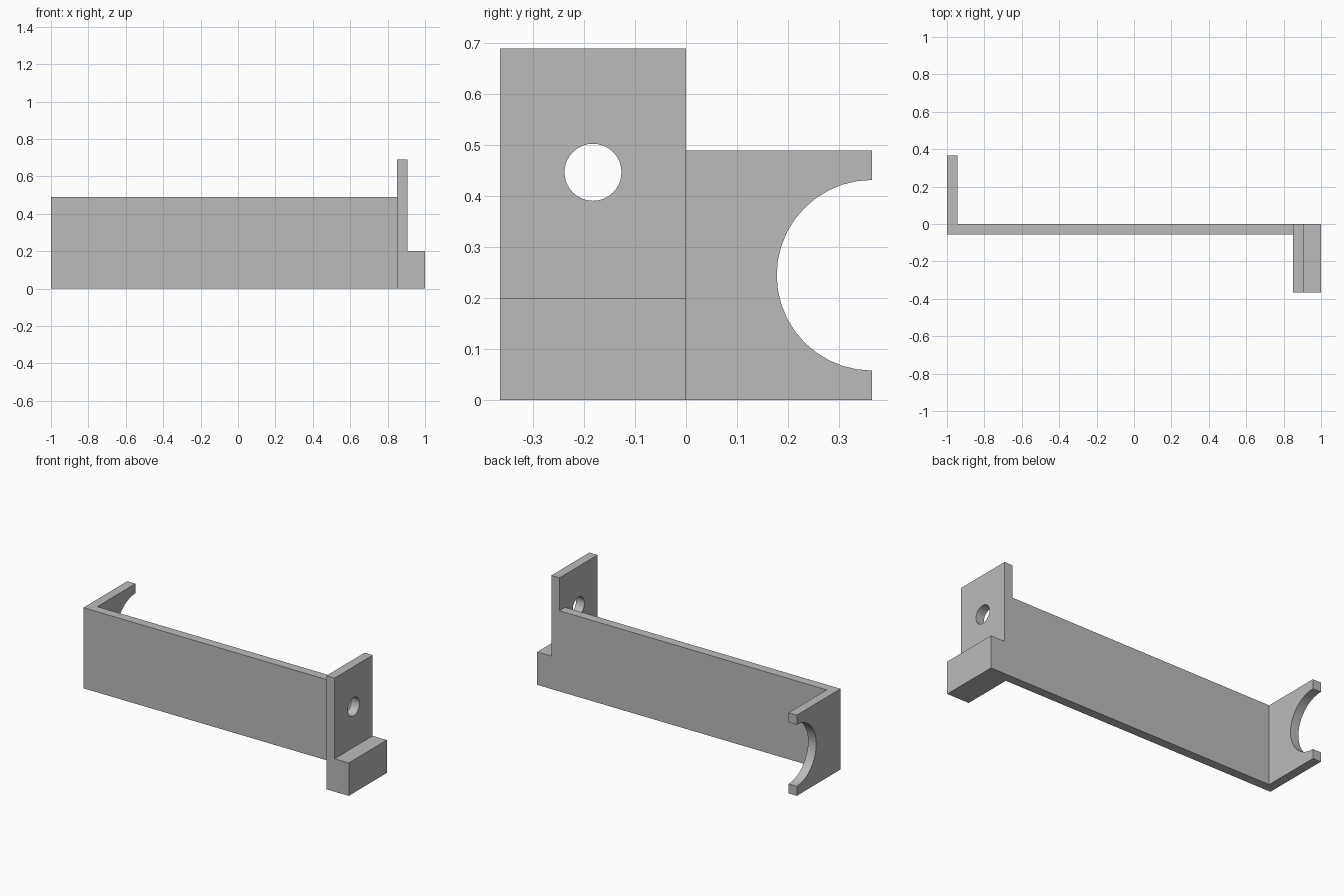
import bpy, bmesh, math
from mathutils import Vector

if "Cube" in bpy.data.objects:
    bpy.data.objects.remove(bpy.data.objects["Cube"])

GREY = (0.5, 0.5, 0.5, 1)
grey = bpy.data.materials.new("plain grey")
grey.use_nodes = True
grey.diffuse_color = GREY
grey.node_tree.nodes["Principled BSDF"].inputs["Base Color"].default_value = GREY

T = 0.055                      # sheet thickness
DEPTH = 0.365                  # reach of each end plate
HEIGHT = 0.49                  # height of the long plate
INNER = 0.85                   # inner face of the tall bracket


def prism(name, outline, direction):
    """Extrude a closed 3D outline along a direction."""
    bm = bmesh.new()
    face = bm.faces.new([bm.verts.new(p) for p in outline])
    made = bmesh.ops.extrude_face_region(bm, geom=[face])["geom"]
    moved = [g for g in made if isinstance(g, bmesh.types.BMVert)]
    bmesh.ops.translate(bm, verts=moved, vec=Vector(direction))
    bmesh.ops.recalc_face_normals(bm, faces=bm.faces)
    mesh = bpy.data.meshes.new(name)
    bm.to_mesh(mesh)
    bm.free()
    mesh.materials.append(grey)
    obj = bpy.data.objects.new(name, mesh)
    bpy.context.collection.objects.link(obj)
    return obj


def arc(x, y, z, radius, start, end, steps):
    angles = [math.radians(start + (end - start) * i / steps) for i in range(steps + 1)]
    return [(x, y + radius * math.cos(a), z + radius * math.sin(a)) for a in angles]


def smooth(obj):
    bpy.ops.object.select_all(action="DESELECT")
    obj.select_set(True)
    bpy.context.view_layer.objects.active = obj
    bpy.ops.object.shade_smooth_by_angle(angle=math.radians(30))


# Long upright plate
prism("long_plate", [(-1 + T, -T, 0), (INNER, -T, 0), (INNER, -T, HEIGHT),
                     (-1 + T, -T, HEIGHT)], (0, T, 0))

# End plate with a half-round notch in its back edge
outline = [(-1, DEPTH, 0), (-1, -T, 0), (-1, -T, HEIGHT), (-1, DEPTH, HEIGHT)]
outline += arc(-1, DEPTH, HEIGHT / 2, 0.187, 90, 270, 20)
smooth(prism("notched_end_plate", outline, (T, 0, 0)))

# Tall bracket with a thick foot
profile = [(INNER, 0), (1, 0), (1, 0.2), (INNER + T, 0.2), (INNER + T, 0.69), (INNER, 0.69)]
bracket = prism("tall_bracket", [(x, -DEPTH, z) for x, z in profile], (0, DEPTH, 0))

# Round bolt hole through the bracket
cutter = prism("hole_cutter", arc(0.8, -DEPTH / 2, 0.447, 0.056, 0, 360, 32)[:-1], (0.3, 0, 0))
cutter.hide_render = True
cut = bracket.modifiers.new("bolt_hole", "BOOLEAN")
cut.operation = "DIFFERENCE"
cut.solver = "EXACT"
cut.object = cutter
bpy.context.view_layer.objects.active = bracket
bpy.ops.object.modifier_apply(modifier=cut.name)
bpy.data.objects.remove(cutter)
smooth(bracket)
